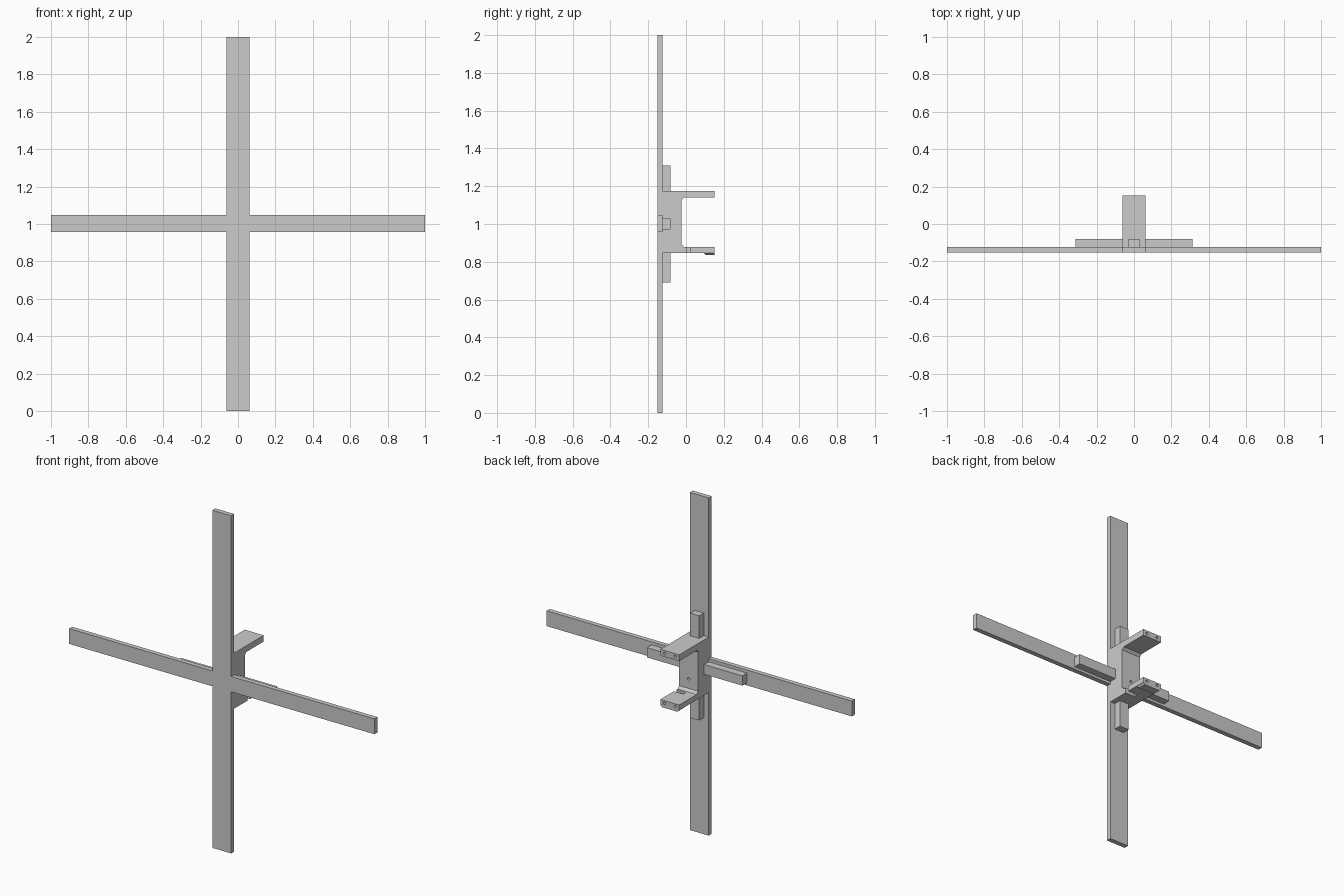
import bpy, bmesh, math
from mathutils import Matrix, Vector

old = bpy.data.objects.get("Cube")
if old:
    bpy.data.objects.remove(old, do_unlink=True)

grey = bpy.data.materials.new("light_grey")
grey.use_nodes = True
colour = (0.6, 0.6, 0.6, 1)
grey.diffuse_color = colour
grey.node_tree.nodes["Principled BSDF"].inputs["Base Color"].default_value = colour


def finish(name, bm):
    bmesh.ops.recalc_face_normals(bm, faces=bm.faces[:])
    mesh = bpy.data.meshes.new(name)
    bm.to_mesh(mesh)
    bm.free()
    mesh.materials.append(grey)
    obj = bpy.data.objects.new(name, mesh)
    bpy.context.collection.objects.link(obj)
    return obj


def prism(name, points, axis, lo, hi):
    """Extrude a closed 2D outline along x (points are y, z) or y (points are x, z)."""
    bm = bmesh.new()
    place = (lambda a, b: (lo, a, b)) if axis == "x" else (lambda a, b: (a, lo, b))
    face = bm.faces.new([bm.verts.new(place(a, b)) for a, b in points])
    move = Vector((hi - lo, 0, 0)) if axis == "x" else Vector((0, hi - lo, 0))
    top = bmesh.ops.extrude_face_region(bm, geom=[face])["geom"]
    bmesh.ops.translate(bm, vec=move, verts=[v for v in top if isinstance(v, bmesh.types.BMVert)])
    return finish(name, bm)


def box(name, x, y, z):
    return prism(name, [(x[0], z[0]), (x[1], z[0]), (x[1], z[1]), (x[0], z[1])], "y", *y)


def hole_cutter(x, y, z, depth):
    bm = bmesh.new()
    turn = Matrix.Translation((x, y, z)) @ Matrix.Rotation(math.pi / 2, 4, "X")
    bmesh.ops.create_cone(bm, cap_ends=True, segments=16, radius1=0.008, radius2=0.008,
                          depth=depth, matrix=turn)
    return finish("hole_cutter", bm)


def cut(obj, cutter):
    mod = obj.modifiers.new("cut", "BOOLEAN")
    mod.operation = "DIFFERENCE"
    mod.solver = "EXACT"
    mod.object = cutter
    cutter.hide_render = True
    cutter.hide_set(True)


# Cross-shaped front plate
w, h0, h1 = 0.062, 0.957, 1.048
prism("front_cross", [(-w, 0), (w, 0), (w, h0), (1, h0), (1, h1), (w, h1),
                      (w, 2), (-w, 2), (-w, h1), (-1, h1), (-1, h0), (-w, h0)],
      "y", -0.152, -0.124)

# Short stiffening ribs behind each bar
for name, side in (("left", 1), ("right", -1)):
    box(name + "_rib", sorted((side * w, side * 0.313)), (-0.124, -0.081), (0.972, 1.03))
for name, z in (("upper", (1.176, 1.31)), ("lower", (0.69, 0.847))):
    box(name + "_rib", (-0.03, 0.03), (-0.124, -0.081), z)

# Forked bracket with softened inner corners
back, tip, low, high = -0.025, 0.152, 0.847, 1.176
floor, roof, soft = 0.879, 1.139, 0.014
bracket = prism("bracket", [(-0.124, low), (tip, low), (tip, floor), (back + soft, floor),
                            (back, floor + soft), (back, roof - soft), (back + soft, roof),
                            (tip, roof), (tip, high), (-0.124, high)], "x", -w, w)

# Lip under the lower arm, with sloping sides and inner end
lip = prism("lower_arm_lip", [(-w, low), (w, low), (w - 0.012, 0.836), (0.012 - w, 0.836)],
            "y", 0.092, tip)
for v in lip.data.vertices:
    if v.co.z < low - 0.005 and v.co.y < 0.1:
        v.co.y += 0.012

# Latch notch open to the left, arm end holes and the hole in the bracket face
cut(bracket, box("notch_cutter", (0, 0.08), (0.002, 0.025), (0.8, 0.9)))
for z in (0.863, 1.158):
    for x in (-0.035, 0.035):
        cut(bracket, hole_cutter(x, tip, z, 0.08))
cut(bracket, hole_cutter(0, back, 0.95, 0.08))
